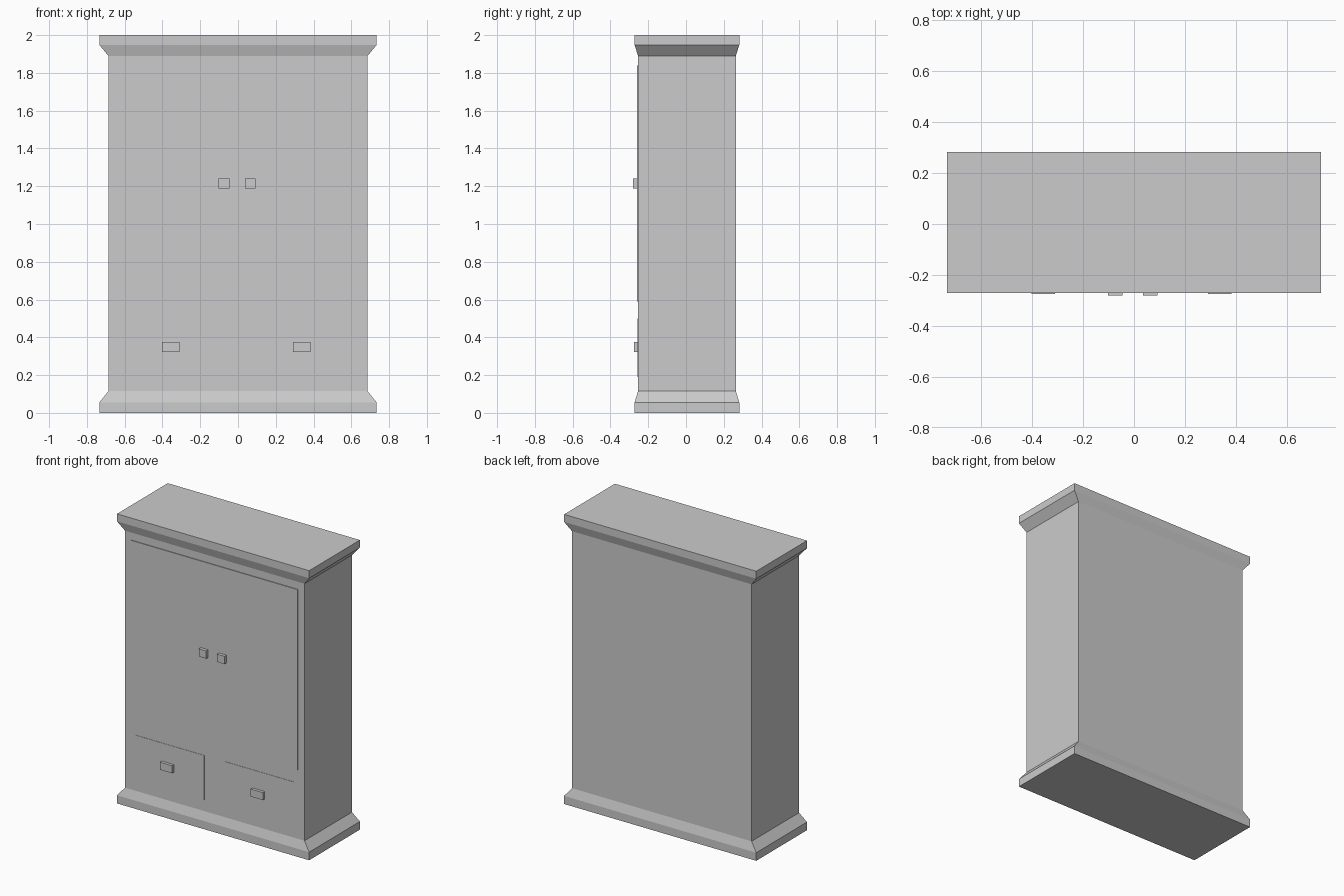
import bpy
import bmesh

default = bpy.data.objects.get("Cube")
if default:
    bpy.data.objects.remove(default, do_unlink=True)

# One plain grey finish
grey = bpy.data.materials.new("plain_grey")
grey.use_nodes = True
colour = (0.6, 0.6, 0.6, 1)
grey.diffuse_color = colour
grey.node_tree.nodes["Principled BSDF"].inputs["Base Color"].default_value = colour

FRONT = -0.254          # front plane of the carcass
CENTRE_Y = 0.005


def finish(name, bm):
    bmesh.ops.recalc_face_normals(bm, faces=bm.faces)
    mesh = bpy.data.meshes.new(name)
    bm.to_mesh(mesh)
    bm.free()
    mesh.materials.append(grey)
    obj = bpy.data.objects.new(name, mesh)
    bpy.context.collection.objects.link(obj)
    return obj


def box(name, x, y, z):
    """Box from (min, max) pairs on each axis."""
    bm = bmesh.new()
    bmesh.ops.create_cube(bm, size=1)
    for v in bm.verts:
        v.co = [lo + (c + 0.5) * (hi - lo) for c, (lo, hi) in zip(v.co, (x, y, z))]
    return finish(name, bm)


def stacked_profile(name, levels):
    """Rectangular rings (half width, half depth, height) joined bottom to top."""
    bm = bmesh.new()
    rings = []
    for w, d, z in levels:
        rings.append([bm.verts.new((sx * w, CENTRE_Y + sy * d, z))
                      for sx, sy in ((-1, -1), (1, -1), (1, 1), (-1, 1))])
    for low, high in zip(rings, rings[1:]):
        for i in range(4):
            j = (i + 1) % 4
            bm.faces.new((low[i], low[j], high[j], high[i]))
    bm.faces.new(rings[0][::-1])
    bm.faces.new(rings[-1])
    return finish(name, bm)


# Carcass with flared plinth and cornice
body = (0.686, 0.259)
flare = (0.734, 0.277)
stacked_profile("cabinet_carcass", [
    (*flare, 0), (*flare, 0.056), (*body, 0.115),
    (*body, 1.89), (*flare, 1.948), (*flare, 2)])

# Doors, drawer fronts and their pulls
for side, s in (("right", -1), ("left", 1)):
    def span(a, b, shift=0):
        return sorted((s * a + shift, s * b + shift))

    box(side + "_door", span(0, 0.636), (FRONT - 0.005, FRONT + 0.005), (0.59, 1.838))
    box(side + "_drawer_front", span(0.08, 0.607),
        (FRONT - 0.002, FRONT + 0.005), (0.19, 0.5))
    box(side + "_door_knob", span(0.041, 0.098, -0.005), (-0.281, FRONT), (1.187, 1.24))
    box(side + "_drawer_pull", span(0.3, 0.393, -0.01), (-0.276, FRONT), (0.323, 0.375))
